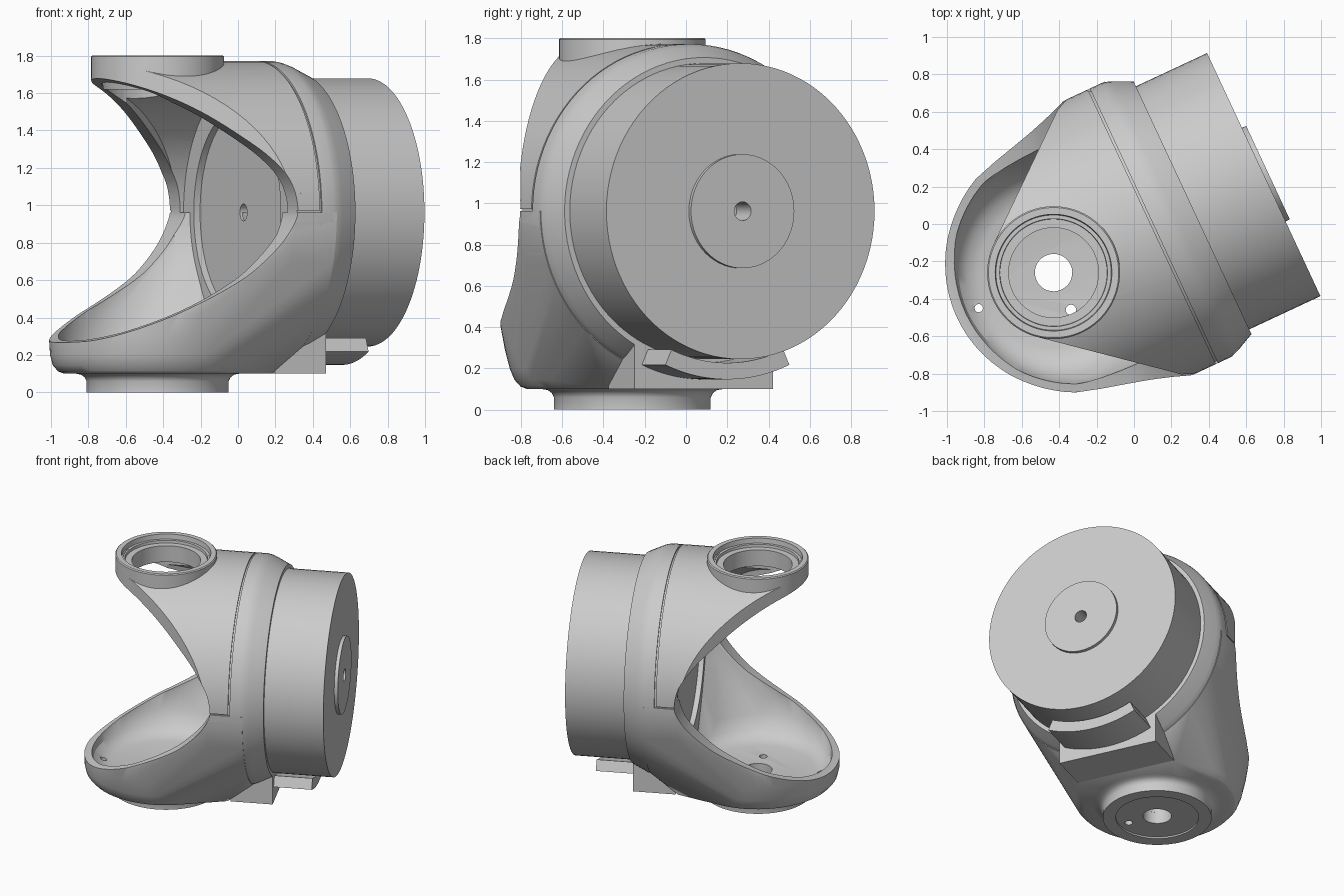
import bpy, bmesh
from math import radians, sin, cos, pi
from mathutils import Matrix, Vector

cube = bpy.data.objects.get("Cube")
if cube:
    bpy.data.objects.remove(cube)

# Local frame: x runs along the drum axis, the fork's vertical axis is at the origin
PLACE = Matrix.Translation((-0.43, -0.26, 0)) @ Matrix.Rotation(radians(25), 4, 'Z')
MID = 0.962
R = 0.81

grey = bpy.data.materials.new("light_grey")
grey.use_nodes = True
grey.diffuse_color = (0.6, 0.6, 0.6, 1)
grey.node_tree.nodes["Principled BSDF"].inputs["Base Color"].default_value = (0.6, 0.6, 0.6, 1)


def make(name, bm):
    bmesh.ops.remove_doubles(bm, verts=bm.verts, dist=1e-5)
    bmesh.ops.recalc_face_normals(bm, faces=bm.faces)
    mesh = bpy.data.meshes.new(name)
    bm.to_mesh(mesh)
    bm.free()
    mesh.materials.append(grey)
    obj = bpy.data.objects.new(name, mesh)
    bpy.context.collection.objects.link(obj)
    return obj


def lathe(name, profile, upright=False, steps=96):
    """Spin (along, radius) points round the drum axis, or round z if upright."""
    bm = bmesh.new()
    pts = [(r, 0, a) if upright else (a, 0, r + MID) for a, r in profile]
    vs = [bm.verts.new(p) for p in pts]
    edges = [bm.edges.new((vs[i], vs[(i + 1) % len(vs)])) for i in range(len(vs))]
    bmesh.ops.spin(bm, geom=vs + edges, cent=(0, 0, 0 if upright else MID),
                   axis=(0, 0, 1) if upright else (1, 0, 0), angle=2 * pi, steps=steps)
    bmesh.ops.remove_doubles(bm, verts=bm.verts, dist=1e-5)
    bmesh.ops.dissolve_degenerate(bm, edges=bm.edges, dist=1e-5)
    return make(name, bm)


def extrude(name, pts, offset):
    """Prism from a closed outline."""
    bm = bmesh.new()
    low = [bm.verts.new(p) for p in pts]
    high = [bm.verts.new(Vector(p) + Vector(offset)) for p in pts]
    bm.faces.new(low)
    bm.faces.new(high[::-1])
    for i in range(len(pts)):
        j = (i + 1) % len(pts)
        bm.faces.new((low[i], low[j], high[j], high[i]))
    return make(name, bm)


def hull(name, pts):
    bm = bmesh.new()
    for p in pts:
        bm.verts.new(p)
    out = bmesh.ops.convex_hull(bm, input=bm.verts)
    loose = [g for g in out["geom_interior"] if isinstance(g, bmesh.types.BMVert)]
    bmesh.ops.delete(bm, geom=loose, context='VERTS')
    return make(name, bm)


def combine(obj, other, operation='DIFFERENCE', keep=False):
    mod = obj.modifiers.new("cut", 'BOOLEAN')
    mod.operation, mod.object, mod.solver = operation, other, 'EXACT'
    bpy.context.view_layer.update()
    mesh = bpy.data.meshes.new_from_object(obj.evaluated_get(bpy.context.evaluated_depsgraph_get()))
    obj.modifiers.clear()
    obj.data = mesh
    if not keep:
        bpy.data.objects.remove(other)
    return obj


def ring(a, b, z, n=64):
    return [(a * cos(2 * pi * i / n), b * sin(2 * pi * i / n), z) for i in range(n)]


def cylinder(name, x, y, z0, z1, r):
    return extrude(name, [(x + p[0], y + p[1], z0) for p in ring(r, r, 0, 32)], (0, 0, z1 - z0))


def arc_band(name, x, length, r0, r1, start, end, n=32):
    """Curved strip round the drum axis; angles are measured from straight down."""
    arc = [radians(start + (end - start) * i / n) for i in range(n + 1)]
    pts = [(x, r1 * sin(a), MID - r1 * cos(a)) for a in arc]
    pts += [(x, r0 * sin(a), MID - r0 * cos(a)) for a in reversed(arc)]
    return extrude(name, pts, (length, 0, 0))


def smooth_path(pts, n=5):
    """Catmull-Rom curve through the points."""
    ps = [Vector(p) for p in [pts[0]] + pts + [pts[-1]]]
    out = []
    for a, b, c, d in zip(ps, ps[1:], ps[2:], ps[3:]):
        for i in range(n):
            t = i / n
            out.append(0.5 * (2 * b + (c - a) * t + (2 * a - 5 * b + 4 * c - d) * t * t
                              + (3 * b - a - 3 * c + d) * t ** 3))
    return out + [ps[-1]]


# Side opening that shapes the fork mouth
mouth_path = smooth_path([(-0.6, 0.265), (-0.5, 0.28), (-0.3, 0.36), (-0.03, 0.49), (0.16, 0.6),
                          (0.27, 0.69), (0.37, 0.8), (0.435, 0.91), (0.45, 0.99), (0.42, 1.12),
                          (0.33, 1.25), (0.2, 1.37), (0.03, 1.5), (-0.15, 1.6), (-0.36, 1.68)])
mouth_pts = [(-1, -1, 0.265)] + [(p.x, -1, p.y) for p in mouth_path] + [(-1, -1, 1.68)]
mouth = extrude("mouth_cutter", mouth_pts, (0, 2, 0))


# Upper arm: tapered plan trimmed by the body's cylinder
def arm_solid(name, r, w, radius, end):
    taper = ring(r, r, MID) + [(x, s * w, MID) for x in (0.43, end) for s in (-1, 1)]
    solid = hull(name, taper + [(x, y, 1.95) for x, y, z in taper])
    barrel = lathe("barrel", [(-0.7, 0), (-0.7, radius), (end, radius), (end, 0)])
    return combine(solid, barrel, 'INTERSECT')


upper_arm = arm_solid("upper_arm", 0.355, R + 0.005, R, 0.47)
hollow = arm_solid("hollow", 0.26, 0.68, 0.68, 0.6)
hollow.data.transform(Matrix.Translation((0, 0, -0.001)))
combine(upper_arm, hollow)
combine(upper_arm, mouth, keep=True)
combine(upper_arm, cylinder("bore", 0, 0, 1.3, 1.9, 0.3))


# Lower arm: bowl blended into the lower half of the body
def half_circle(x, r, n=48):
    return [(x, -r * cos(pi * i / n), MID - r * sin(pi * i / n)) for i in range(n + 1)]


bowl_rings = [(0.50, 0.51, 0.1), (0.53, 0.545, 0.112), (0.558, 0.575, 0.145), (0.57, 0.60, 0.2),
              (0.57, 0.63, 0.3), (0.55, 0.66, 0.42)]
outer = [p for a, b, z in bowl_rings for p in ring(a, b, z)]
outer += half_circle(0.43, R) + half_circle(0.68, R) + [(0.5, s * 0.37, 0.1) for s in (-1, 1)]
lower_arm = hull("lower_bowl_arm", outer)
inner_rings = [(0.40, 0.40, 0.165), (0.46, 0.47, 0.185), (0.505, 0.53, 0.23), (0.53, 0.585, 0.32),
               (0.52, 0.615, 0.44)]
inner = [p for a, b, z in inner_rings for p in ring(a, b, z)]
inner += half_circle(0.4, 0.66) + half_circle(0.52, 0.555)
inner += [(x, s * r, MID + 0.05) for x, r in ((0.4, 0.66), (0.52, 0.555)) for s in (-1, 1)]
combine(lower_arm, hull("bowl_hollow", inner))
combine(lower_arm, mouth)

# Foot with flared top and shallow underside recess
foot = lathe("foot", [(0.012, 0.1), (0.012, 0.29), (0, 0.29), (0, 0.38), (0.06, 0.38), (0.08, 0.39),
                      (0.095, 0.41), (0.102, 0.45), (0.13, 0.45), (0.13, 0.1)], upright=True)

# Centre bore and two small drain holes
for x, y, r in ((0, 0, 0.1), (0, -0.22, 0.028), (-0.443, -0.003, 0.022)):
    drill = cylinder("drill", x, y, -0.1, 0.3, r)
    combine(lower_arm, drill, keep=True)
    combine(foot, drill)

# Stepped collar on top
collar = lathe("top_collar", [(1.62, 0.24), (1.62, 0.29), (1.68, 0.3), (1.68, 0.355), (1.795, 0.355),
                              (1.802, 0.348), (1.802, 0.312), (1.765, 0.308), (1.765, 0.288),
                              (1.745, 0.286), (1.745, 0.24)], upright=True)

# Main body ring with chamfered shoulder and recessed inner plate
body = lathe("body", [(0.57, 0), (0.57, 0.045), (0.507, 0.045), (0.507, 0.55), (0.47, 0.55), (0.47, R),
                      (0.66, R), (0.69, 0.804), (0.72, 0.793), (0.82, 0.745), (0.82, 0)])

# Cover seam: groove over the top half plus the short steps at mid height
combine(body, arc_band("seam_cutter", 0.58, 0.012, R - 0.012, R + 0.05, 90, 270, 96))
for s in (-1, 1):
    y = s * R
    step = [(0.4, y - 0.012, MID), (0.592, y - 0.012, MID), (0.592, y + 0.012, MID), (0.4, y + 0.012, MID)]
    cutter = extrude("step_cutter", step, (0, 0, 0.01))
    combine(body, cutter, keep=True)
    combine(upper_arm, cutter)

# Drum with raised hub and blind axle hole
drum = lathe("drum", [(0.8, 0), (0.8, 0.717), (1.24, 0.717), (1.24, 0.276), (1.265, 0.276),
                      (1.265, 0.045), (1.1, 0.045), (1.1, 0)])

# Flat block under the body
block = extrude("under_block", [(0.52, -0.37, 0.1), (0.82, -0.37, 0.1), (0.82, 0.37, 0.1), (0.52, 0.37, 0.1)],
                (0, 0, 0.24))

# Curved tab following the drum
tab = arc_band("curved_tab", 0.78, 0.31, 0.735, 0.815, -24, 24)

# Place every part and smooth the curved surfaces
for obj in (upper_arm, lower_arm, foot, collar, body, drum, block, tab):
    obj.data.transform(PLACE)
    obj.data.shade_smooth()
    obj.data.set_sharp_from_angle(angle=radians(28))
